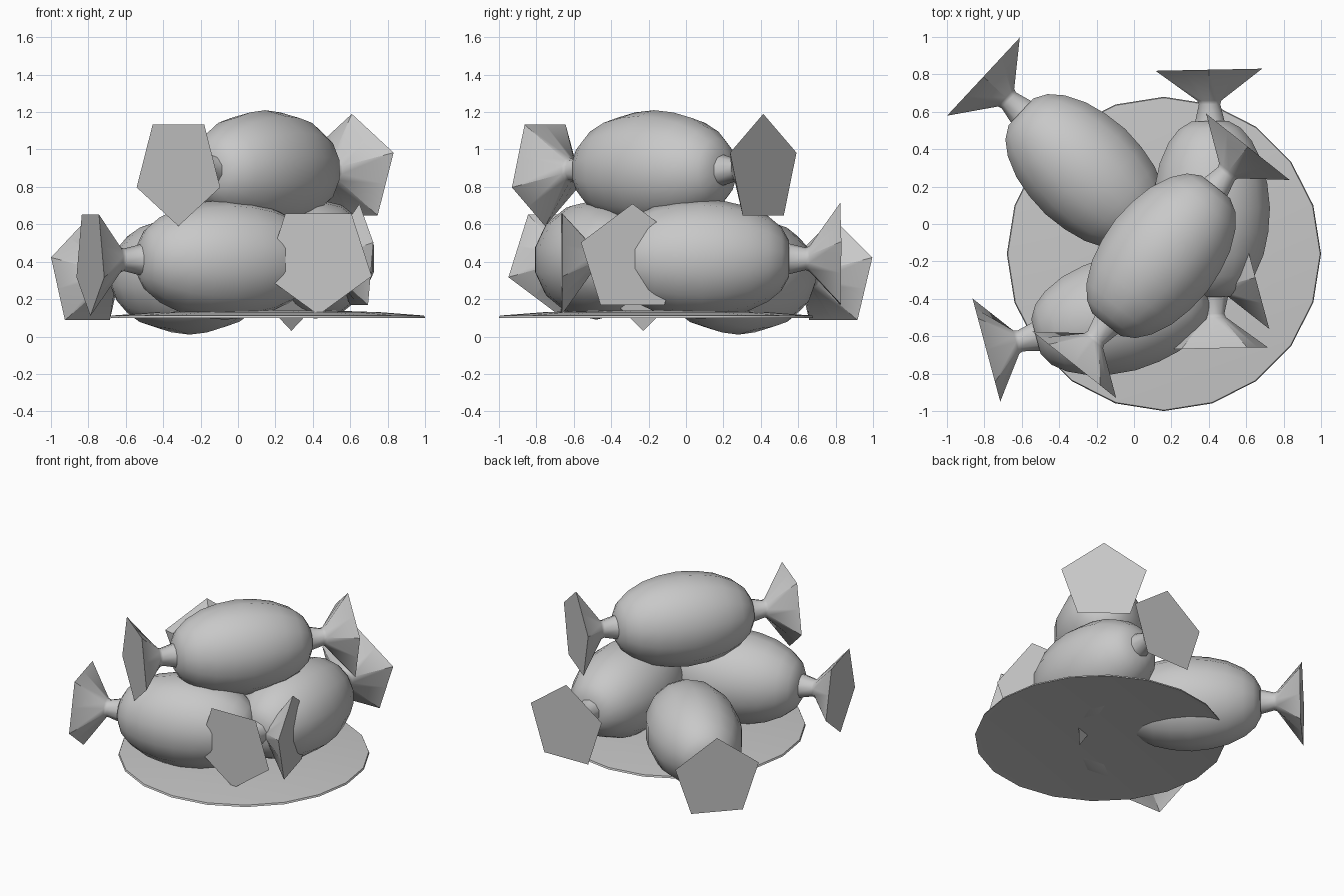
import bpy, bmesh, math
from mathutils import Matrix

cube = bpy.data.objects.get("Cube")
if cube:
    bpy.data.objects.remove(cube, do_unlink=True)

grey = bpy.data.materials.new("plain grey")
grey.use_nodes = True
grey.diffuse_color = (0.58, 0.58, 0.58, 1)
grey.node_tree.nodes["Principled BSDF"].inputs["Base Color"].default_value = grey.diffuse_color


def lathe(name, profile, sides, matrix, star=0):
    """Revolve (position, radius) pairs round local x; star makes the last ring a polygon."""
    bm = bmesh.new()
    rings = []
    for i, (x, r) in enumerate(profile):
        ring = []
        for k in range(sides):
            t = 2 * math.pi * k / sides
            rad = r
            if star and i == len(profile) - 1 and k % 2:
                rad = r * math.cos(math.pi / star)
            ring.append(bm.verts.new((x, rad * math.sin(t), rad * math.cos(t))))
        rings.append(ring)
    for a, b in zip(rings, rings[1:]):
        for k in range(sides):
            n = (k + 1) % sides
            bm.faces.new((a[k], a[n], b[n], b[k]))
    bm.faces.new(rings[0])
    bm.faces.new(rings[-1])
    bmesh.ops.recalc_face_normals(bm, faces=bm.faces)
    mesh = bpy.data.meshes.new(name)
    bm.to_mesh(mesh)
    bm.free()
    mesh.materials.append(grey)
    obj = bpy.data.objects.new(name, mesh)
    obj.matrix_world = matrix
    bpy.context.collection.objects.link(obj)
    bpy.ops.object.select_all(action='DESELECT')
    obj.select_set(True)
    bpy.context.view_layer.objects.active = obj
    bpy.ops.object.shade_smooth_by_angle(angle=math.radians(40))
    return obj


# Half of the sweet's rounded body, mirrored to make the whole
half = [(0.47, 0.1), (0.43, 0.17), (0.36, 0.228), (0.25, 0.28), (0.13, 0.308)]
body = [(-x, r) for x, r in half] + [(0, 0.32)] + half[::-1]
# Twisted neck and flared five-sided wrapper end
wrapper = [(0.44, 0.09), (0.56, 0.06), (0.58, 0.068), (0.745, 0.3)]

sweets = {
    "top_sweet": ((0.145, -0.17, 0.89), (0.62, 0.78)),
    "front_sweet": ((-0.07, -0.48, 0.41), (0.965, 0.26)),
    "left_sweet": ((0.415, 0.08, 0.415), (-0.02, 1.0)),
    "back_sweet": ((-0.26, 0.28, 0.33), (-0.73, 0.68)),
}
for name, (centre, axis) in sweets.items():
    place = Matrix.Translation(centre) @ Matrix.Rotation(math.atan2(axis[1], axis[0]), 4, 'Z')
    lathe(name + "_body", body, 14, place)
    lathe(name + "_wrapper_end_a", wrapper, 10, place, star=5)
    lathe(name + "_wrapper_end_b", wrapper, 10, place @ Matrix.Rotation(math.pi, 4, 'Y'), star=5)

# Thin, slightly domed plate under the pile
plate = [(0.105, 0.8), (0.1, 0.84), (0.112, 0.835), (0.13, 0.6), (0.14, 0.3)]
lathe("plate", plate, 20, Matrix.Translation((0.16, -0.16, 0)) @ Matrix.Rotation(-math.pi / 2, 4, 'Y'))
